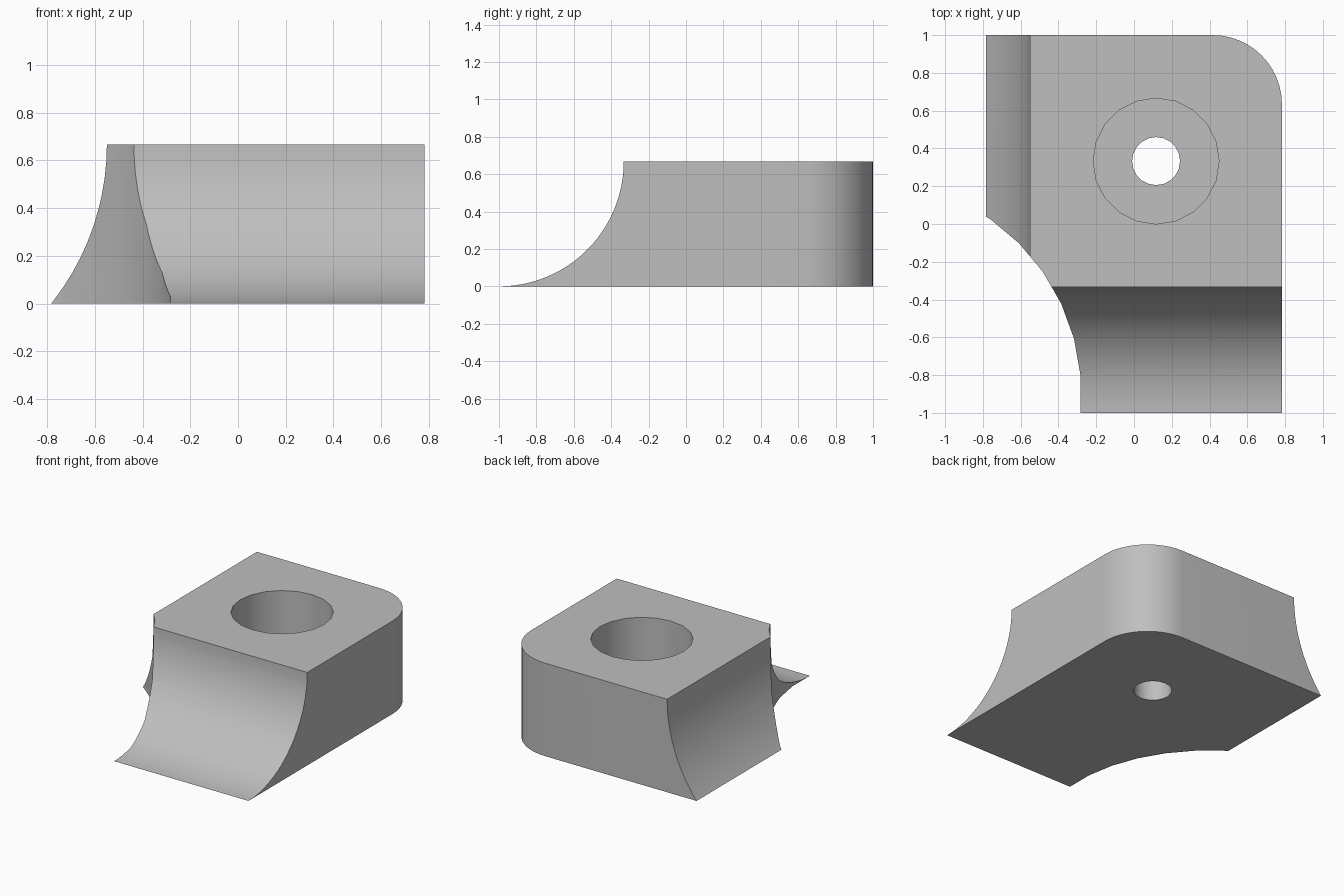
import bpy, bmesh
from math import sin, cos, pi, radians
from mathutils import Matrix, Vector

if "Cube" in bpy.data.objects:
    bpy.data.objects.remove(bpy.data.objects["Cube"], do_unlink=True)

HEIGHT = 0.667
HALF_WIDTH = 0.783
HOLE = (0.117, 0.333)

grey = bpy.data.materials.new("plain grey")
grey.use_nodes = True
colour = (0.52, 0.52, 0.52, 1)
grey.diffuse_color = colour
grey.node_tree.nodes["Principled BSDF"].inputs["Base Color"].default_value = colour


def add_object(name, bm):
    bmesh.ops.recalc_face_normals(bm, faces=bm.faces)
    mesh = bpy.data.meshes.new(name)
    bm.to_mesh(mesh)
    bm.free()
    mesh.materials.append(grey)
    obj = bpy.data.objects.new(name, mesh)
    bpy.context.collection.objects.link(obj)
    return obj


def cylinder(name, centre, radius, length, sides, axis="Z", turn=0):
    bm = bmesh.new()
    spin = Matrix.Rotation(radians(turn), 4, "Z")
    tilt = Matrix.Rotation(pi / 2, 4, "X") if axis == "Y" else Matrix()
    bmesh.ops.create_cone(bm, cap_ends=True, segments=sides, radius1=radius,
                          radius2=radius, depth=length,
                          matrix=Matrix.Translation(centre) @ tilt @ spin)
    return add_object(name, bm)


# Block: side profile with a concave front, extruded across the width
bm = bmesh.new()
steps = 24
profile = [(-1 + HEIGHT * sin(a), HEIGHT - HEIGHT * cos(a))
           for a in (pi / 2 * i / steps for i in range(steps + 1))]
profile += [(1, HEIGHT), (1, 0)]
face = bm.faces.new([bm.verts.new((-0.9, y, z)) for y, z in profile])
grown = bmesh.ops.extrude_face_region(bm, geom=[face])["geom"]
bmesh.ops.translate(bm, vec=Vector((0.9 + HALF_WIDTH, 0, 0)),
                    verts=[v for v in grown if isinstance(v, bmesh.types.BMVert)])

# Rounded back corner
corner = [e for e in bm.edges
          if all(v.co.x > 0.7 and v.co.y > 0.99 for v in e.verts)]
bmesh.ops.bevel(bm, geom=corner, offset=0.367, offset_type="OFFSET",
                segments=12, profile=0.5, affect="EDGES")
block = add_object("clamp_block", bm)

# Concave side, concave front corner, counterbore and through hole
cutters = [
    cylinder("side_cutter", (-1.62, 0, HEIGHT), 1.07, 3, 96, "Y"),
    cylinder("corner_cutter", (-1.409, -0.9, 0.3), 1.13, 2, 36, turn=5),
    cylinder("counterbore_cutter", (*HOLE, 0.7), 0.333, 1, 20),
    cylinder("hole_cutter", (*HOLE, 0.3), 0.127, 2, 20),
]
bpy.context.view_layer.objects.active = block
block.select_set(True)
for cutter in cutters:
    cutter.hide_render = True
    mod = block.modifiers.new(cutter.name, "BOOLEAN")
    mod.operation = "DIFFERENCE"
    mod.solver = "EXACT"
    mod.object = cutter
    bpy.ops.object.modifier_apply(modifier=mod.name)
    bpy.data.objects.remove(cutter, do_unlink=True)

bpy.ops.object.shade_smooth_by_angle(angle=radians(30))
